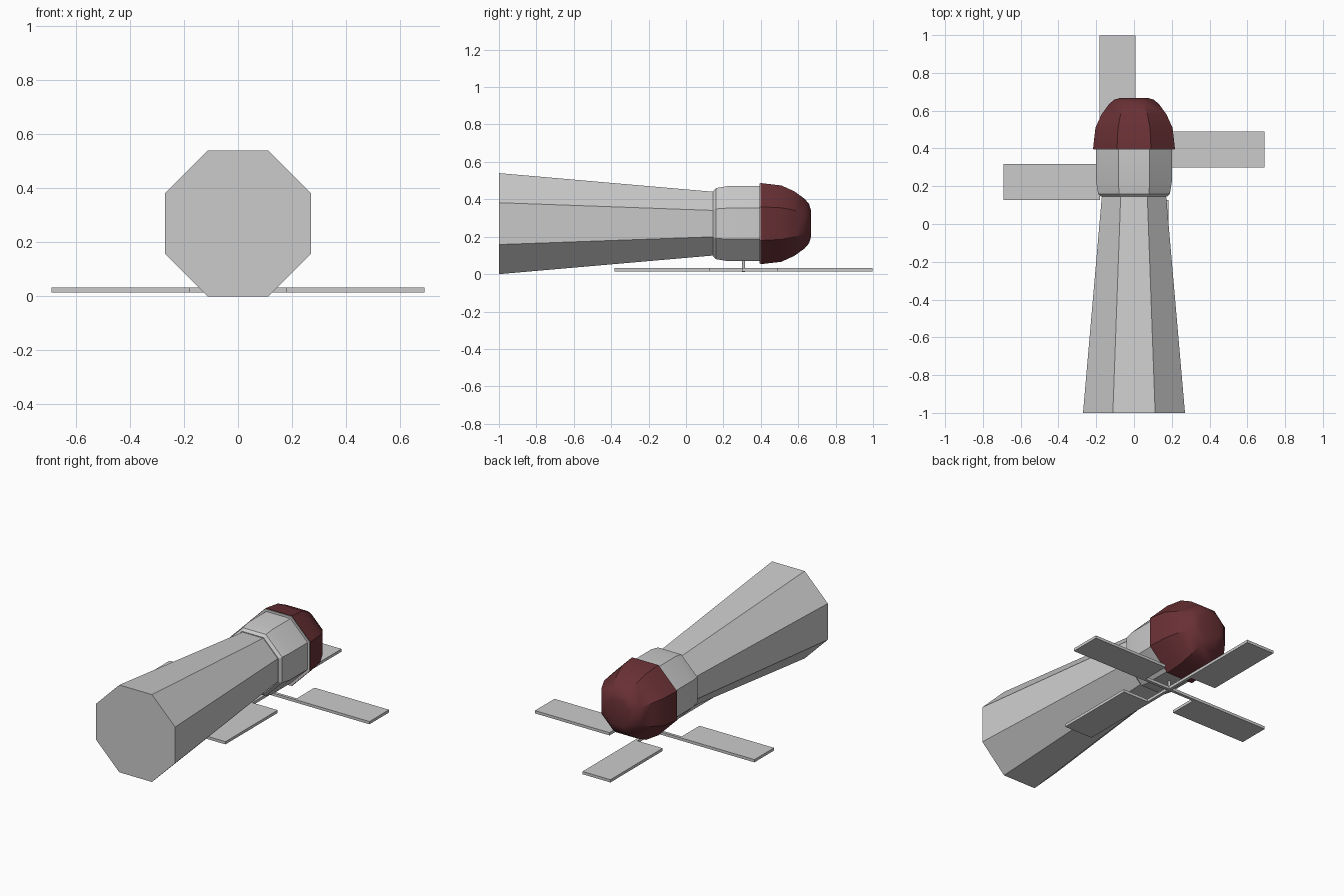
import bpy, bmesh, math

if "Cube" in bpy.data.objects:
    bpy.data.objects.remove(bpy.data.objects["Cube"])

AXIS_Z = 0.27          # height of the tower's centre line
HUB_Y = 0.308          # centre of the sails along the tower
SAIL_Z = (0.015, 0.032)


def octagon_loft(name, profile, smooth=True):
    """Closed eight-sided solid along y; profile is (y, flat-to-axis distance)."""
    bm = bmesh.new()
    rings = []
    for y, apothem in profile:
        r = apothem / math.cos(math.pi / 8)
        angles = [math.pi / 8 + i * math.pi / 4 for i in range(8)]
        rings.append([bm.verts.new((r * math.cos(a), y, AXIS_Z + r * math.sin(a)))
                      for a in angles])
    for a, b in zip(rings, rings[1:]):
        for i in range(8):
            j = (i + 1) % 8
            bm.faces.new((a[i], a[j], b[j], b[i]))
    bm.faces.new(rings[0])
    bm.faces.new(rings[-1])
    return finish(name, bm, smooth)


def finish(name, bm, smooth=False):
    bmesh.ops.recalc_face_normals(bm, faces=bm.faces)
    mesh = bpy.data.meshes.new(name)
    bm.to_mesh(mesh)
    bm.free()
    obj = bpy.data.objects.new(name, mesh)
    bpy.context.collection.objects.link(obj)
    if smooth:
        bpy.ops.object.select_all(action='DESELECT')
        obj.select_set(True)
        bpy.context.view_layer.objects.active = obj
        bpy.ops.object.shade_smooth_by_angle(angle=math.radians(30))
    return obj


def sail(name, turn):
    """Flat L-shaped arm: a thin spar leading to a panel on one side of it."""
    outline = [(0, -0.009), (0.69, -0.009), (0.69, 0.182),
               (0.18, 0.182), (0.18, 0.009), (0, 0.009)]
    bm = bmesh.new()
    face = bm.faces.new([bm.verts.new((x, y, SAIL_Z[0])) for x, y in outline])
    ext = bmesh.ops.extrude_face_region(bm, geom=[face])
    top = [v for v in ext['geom'] if isinstance(v, bmesh.types.BMVert)]
    bmesh.ops.translate(bm, verts=top, vec=(0, 0, SAIL_Z[1] - SAIL_Z[0]))
    obj = finish(name, bm)
    obj.location = (0, HUB_Y, 0)
    obj.rotation_euler.z = turn
    return obj


# Tapered tower
octagon_loft("tower", [(-1.0, 0.27), (0.15, 0.17)], smooth=False)

# Cap house with rounded lower edge and a flange under the roof
octagon_loft("cap_house", [(0.145, 0.175), (0.16, 0.19), (0.22, 0.2),
                           (0.394, 0.2), (0.394, 0.214), (0.4, 0.214)])

# Domed red roof
roof = octagon_loft("roof", [(0.398, 0.217), (0.51, 0.204), (0.58, 0.172),
                             (0.635, 0.132), (0.658, 0.105), (0.667, 0.075)])
red = bpy.data.materials.new("roof_red")
red.diffuse_color = (0.14, 0.03, 0.035, 1)
red.use_nodes = True
red.node_tree.nodes["Principled BSDF"].inputs["Base Color"].default_value = red.diffuse_color
roof.data.materials.append(red)

# Four sails in a pinwheel
for i, side in enumerate(("right", "top", "left", "bottom")):
    sail("sail_" + side, i * math.pi / 2)

# Shaft joining the sails to the cap house
bpy.ops.mesh.primitive_cylinder_add(vertices=12, radius=0.008, depth=0.08,
                                    location=(0, HUB_Y, 0.052))
bpy.context.object.name = "sail_shaft"
